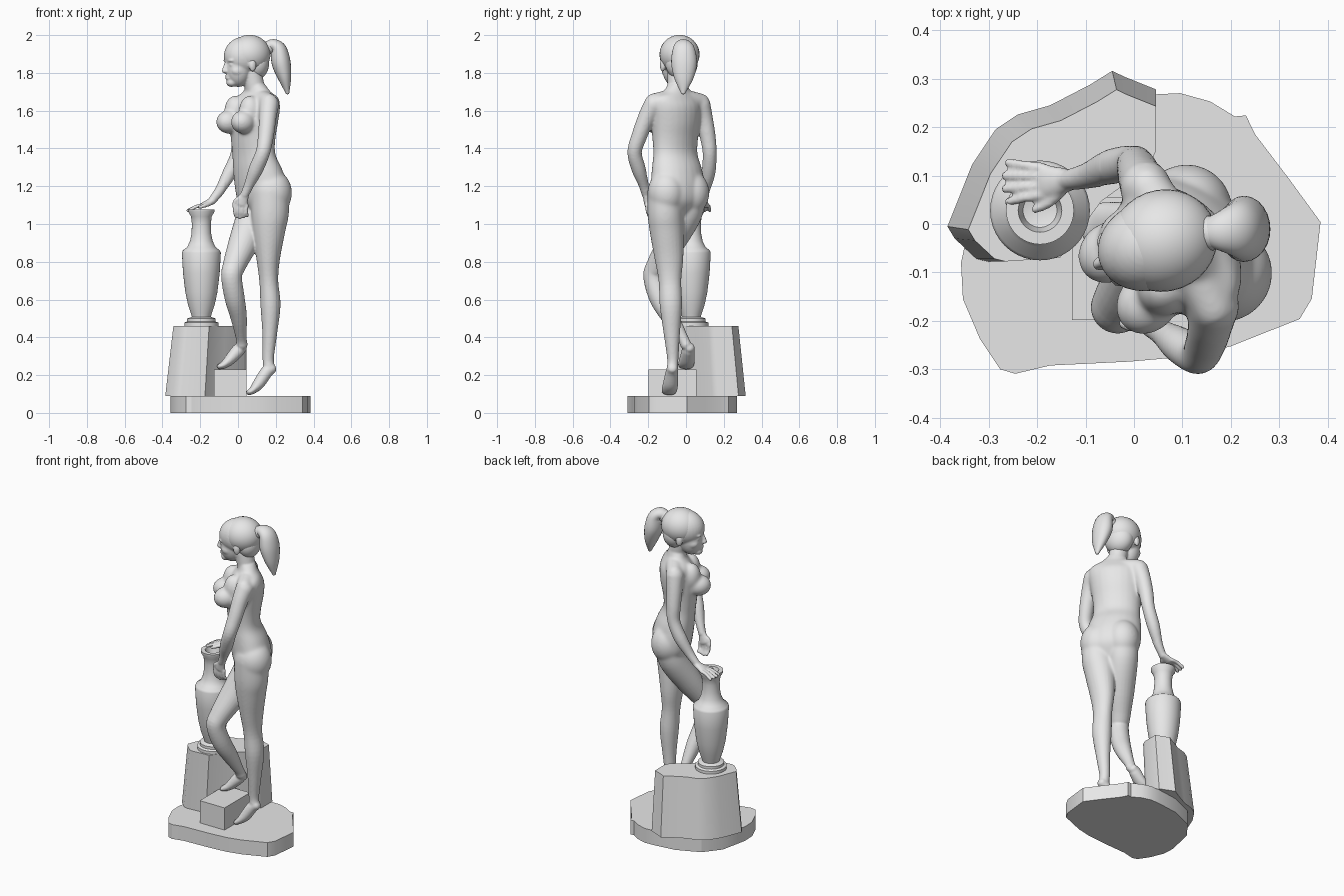
import bpy, bmesh, math
from mathutils import Vector, Matrix

stone = bpy.data.materials.new("pale_stone")
stone.diffuse_color = (0.8, 0.8, 0.8, 1)


def finish(bm, name, smooth=True, angle=40):
    bmesh.ops.recalc_face_normals(bm, faces=bm.faces)
    me = bpy.data.meshes.new(name)
    bm.to_mesh(me)
    bm.free()
    ob = bpy.data.objects.new(name, me)
    bpy.context.collection.objects.link(ob)
    me.materials.append(stone)
    bpy.ops.object.select_all(action='DESELECT')
    ob.select_set(True)
    bpy.context.view_layer.objects.active = ob
    if smooth:
        bpy.ops.object.shade_smooth_by_angle(angle=math.radians(angle))
    return ob


def resample(pts, n=5):
    """Catmull-Rom curve through rows of (x, y, z, r1, r2)."""
    p = [pts[0]] + pts + [pts[-1]]
    out = []
    for i in range(1, len(p) - 2):
        for k in range(n):
            t = k / n
            out.append([0.5 * (2 * b + (c - a) * t + (2*a - 5*b + 4*c - d) * t * t + (3*b - a - 3*c + d) * t**3)
                        for a, b, c, d in zip(*p[i - 1:i + 3])])
    return out + [list(pts[-1])]


def tube(bm, pts, side=(0, 1, 0), flat=False, segs=24):
    """Loft with rounded ends; r1 runs along side, r2 across it."""
    rows = resample([tuple(p) if len(p) == 5 else tuple(p) + (p[3],) for p in pts])
    c = [Vector(r[:3]) for r in rows]
    rings = []
    for i, r in enumerate(rows):
        t = Vector((0, 0, 1)) if flat else (c[min(i + 1, len(c) - 1)] - c[max(i - 1, 0)]).normalized()
        u = Vector(side)
        u = (u - t * u.dot(t)).normalized()
        rings.append((c[i], u, t.cross(u), r[3], r[4], t))

    def dome(ring, s):
        o, u, v, a, b, t = ring
        h = min(a, b) * s
        return [(o + t * h * k, u, v, a * q, b * q, t) for k, q in ((0.4, 0.9), (0.7, 0.6), (0.82, 0.2))]
    if not flat:
        rings = dome(rings[0], -1)[::-1] + rings + dome(rings[-1], 1)
    vs = [[bm.verts.new(o + u * a * math.cos(j * math.tau / segs) + v * b * math.sin(j * math.tau / segs))
           for j in range(segs)] for o, u, v, a, b, t in rings]
    for lo, hi in zip(vs, vs[1:]):
        for j in range(segs):
            k = (j + 1) % segs
            bm.faces.new((lo[j], lo[k], hi[k], hi[j]))
    bm.faces.new(vs[0])
    bm.faces.new(vs[-1])


def blob(bm, centre, radii, yaw=0.0):
    m = Matrix.Translation(centre) @ Matrix.Rotation(yaw, 4, 'Z') @ Matrix.Diagonal((*radii, 1))
    bmesh.ops.create_uvsphere(bm, u_segments=32, v_segments=20, radius=1, matrix=m)


def prism(name, outline, z0, z1, pivot=(0, 0), scale=1.0, angle=28):
    bm = bmesh.new()
    lo = [bm.verts.new((x, y, z0)) for x, y in outline]
    hi = [bm.verts.new((pivot[0] + (x - pivot[0]) * scale, pivot[1] + (y - pivot[1]) * scale, z1)) for x, y in outline]
    bm.faces.new(lo)
    bm.faces.new(hi)
    for i in range(len(lo)):
        k = (i + 1) % len(lo)
        bm.faces.new((lo[i], lo[k], hi[k], hi[i]))
    return finish(bm, name, angle=angle)


# Irregular ground slab
prism("base", [(-.357, -.08), (-.353, -.155), (-.318, -.237), (-.276, -.3), (-.245, -.309), (-.173, -.292),
               (-.01, -.284), (.105, -.274), (.198, -.253), (.342, -.196), (.367, -.154), (.385, .004), (.32, .093),
               (.25, .185), (.231, .224), (.208, .222), (.157, .253), (.095, .27), (.033, .267), (-.1, .25),
               (-.24, .19), (-.32, .09)], 0, .09)
# Tapered rock pedestal with a hollow on its inner side
prism("pedestal", [(-.385, -.005), (-.37, -.03), (-.325, -.072), (-.3, -.078), (-.175, -.07), (-.08, .06),
                   (.03, .14), (.045, .175), (.045, .278), (-.02, .304), (-.045, .316), (-.09, .288), (-.173, .245),
                   (-.24, .226), (-.285, .196), (-.334, .123)], .09, .46, (.045, -.07), .9, 44)
prism("step", [(-.128, -.198), (.045, -.198), (.045, .055), (-.128, .055)], .09, .23)

# Lathed vase
profile = [(0, .46), (.09, .46), (.09, .478), (.075, .484), (.075, .5), (.05, .508), (.055, .525), (.07, .57),
           (.085, .64), (.097, .74), (.103, .848), (.098, .86), (.075, .878), (.06, .91), (.052, .95), (.05, 1.0),
           (.055, 1.04), (.07, 1.066), (.07, 1.078), (.045, 1.078), (.035, 1.04), (0, 1.03)]
bm = bmesh.new()
vs = [bm.verts.new((-.194 + r, .028, z)) for r, z in profile]
es = [bm.edges.new(e) for e in zip(vs, vs[1:])]
bmesh.ops.spin(bm, geom=vs + es, cent=(-.194, .028, 0), axis=(0, 0, 1), angle=math.tau, steps=40)
bmesh.ops.remove_doubles(bm, verts=bm.verts, dist=1e-4)
finish(bm, "vase", angle=35)

# Figure: overlapping lofts fused into one skin, trunk turned towards the front left
bm = bmesh.new()
tube(bm, [(.13, -.04, 1.05, .1, .06), (.13, -.042, 1.12, .155, .105), (.122, -.043, 1.2, .164, .115),
          (.104, -.048, 1.29, .152, .108), (.084, -.056, 1.37, .136, .092), (.08, -.057, 1.45, .138, .098),
          (.084, -.056, 1.54, .148, .11), (.094, -.052, 1.62, .155, .102), (.1, -.05, 1.67, .145, .074),
          (.1, -.047, 1.70, .09, .056), (.093, -.045, 1.74, .052, .048)], (.68, -.73, 0), flat=True)
tube(bm, [(.105, -.045, 1.66, .058), (.09, -.045, 1.72, .053), (.072, -.045, 1.80, .054)])
tube(bm, [(.165, -.175, 1.645, .046), (.105, -.045, 1.66, .055), (.025, .08, 1.645, .046)], (0, 0, 1))   # shoulder line
for x, y in ((.188, -.105), (.105, .025)):                         # seat
    blob(bm, (x, y, 1.165), (.1, .096, .118), math.radians(45))
for x, y in ((-.05, -.058), (.028, -.162)):                        # chest
    blob(bm, (x, y, 1.54), (.07, .061, .062), math.radians(42))
    blob(bm, (x + .035, y + .03, 1.595), (.058, .058, .085), math.radians(42))

# Standing leg and bent leg, each with a foot
tube(bm, [(.17, -.112, 1.18, .092, .1), (.17, -.11, 1.06, .094, .1), (.164, -.103, .97, .09, .088),
          (.16, -.09, .82, .076, .063), (.163, -.085, .7, .06, .05), (.172, -.08, .57, .059, .053),
          (.168, -.075, .42, .043, .039), (.16, -.07, .29, .03, .03), (.165, -.072, .24, .029, .031)])
tube(bm, [(.178, -.072, .235, .028), (.15, -.075, .215, .033), (.11, -.082, .155, .04, .031),
          (.08, -.088, .122, .042, .021), (.058, -.092, .108, .037, .015)])
tube(bm, [(.1, .02, 1.17, .085, .085), (.085, 0, 1.06, .088, .09), (.032, -.075, .91, .074, .08),
          (-.02, -.15, .78, .06, .061), (-.034, -.172, .72, .054, .055), (-.018, -.14, .61, .055, .053),
          (.003, -.085, .51, .047, .044), (.017, -.02, .4, .03, .029), (.02, 0, .36, .029, .031)])
tube(bm, [(.022, .018, .345, .028), (0, .012, .33, .034, .035), (-.045, .005, .28, .041, .029),
          (-.075, 0, .255, .043, .021), (-.098, -.002, .245, .037, .015)])

# Arms
tube(bm, [(.165, -.168, 1.635, .054), (.158, -.205, 1.57, .047), (.148, -.245, 1.47, .042), (.132, -.272, 1.38, .038),
          (.095, -.25, 1.29, .038), (.06, -.225, 1.21, .027), (.035, -.212, 1.155, .022)])
tube(bm, [(.025, .075, 1.635, .054), (.013, .095, 1.56, .047), (.005, .115, 1.46, .042), (-.003, .125, 1.37, .037),
          (-.045, .118, 1.27, .037), (-.095, .1, 1.18, .027), (-.14, .09, 1.12, .021)])

# Hands: palm, four fingers, thumb
tube(bm, [(.035, -.212, 1.155, .018, .024), (.015, -.205, 1.105, .016, .035)])
for i in range(4):
    x = -.014 + i * .02
    tube(bm, [(x, -.205, 1.1, .011), (x - .003, -.203, 1.065, .01), (x + .004, -.19, 1.032 + .006 * abs(i - 1), .009)])
tube(bm, [(.015, -.21, 1.14, .013), (-.012, -.21, 1.125, .011), (-.024, -.205, 1.095, .009)])
tube(bm, [(-.135, .09, 1.122, .024, .019), (-.185, .088, 1.1, .036, .015)])
for i in range(4):
    s = i - 1.5
    tube(bm, [(-.185, .088 + s * .018, 1.098, .011), (-.222, .088 + s * .022, 1.092, .01),
              (-.26 - .007 * (i in (1, 2)), .086 + s * .027, 1.07, .009)])
tube(bm, [(-.15, .07, 1.108, .013), (-.175, .045, 1.098, .011), (-.205, .03, 1.088, .009)])

# Head, in forward / left / up offsets from its centre
YAW = math.radians(200)
HEAD = Vector((.045, -.04, 1.885))


def at(f, l, u):
    return HEAD + Matrix.Rotation(YAW, 3, 'Z') @ Vector((f, l, u))


blob(bm, at(.01, 0, .003), (.113, .093, .104), YAW)                # skull
blob(bm, at(.046, 0, -.06), (.07, .07, .1), YAW)                   # face
blob(bm, at(.084, 0, -.136), (.028, .03, .024), YAW)               # chin
blob(bm, at(.045, 0, -.115), (.055, .054, .038), YAW)              # jaw
blob(bm, at(.116, 0, -.075), (.023, .016, .013), YAW)              # nose
tube(bm, [(*at(.11, 0, -.025), .009), (*at(.126, 0, -.068), .011)])
for u in (-.101, -.113):
    blob(bm, at(.1, 0, u), (.018, .022, .008), YAW)                # lips
for s in (-1, 1):
    blob(bm, at(.098, s * .032, -.02), (.018, .028, .01), YAW)     # brow
    blob(bm, at(.098, s * .034, -.042), (.012, .016, .009), YAW)   # eye
    blob(bm, at(.058, s * .045, -.075), (.04, .024, .03), YAW)     # cheek
    blob(bm, at(-.002, s * .09, -.045), (.02, .014, .034), YAW)    # ear
fig = finish(bm, "figure", False)
mod = fig.modifiers.new("fuse", 'REMESH')
mod.mode = 'VOXEL'
mod.voxel_size = .0055
mod.use_smooth_shade = True
bpy.ops.object.modifier_apply(modifier="fuse")

# Blend the trunk more strongly than hands, feet and face
trunk = fig.vertex_groups.new(name="trunk")
for v in fig.data.vertices:
    x, y, z = v.co
    w = min(1, (z - .9) / .1, (1.74 - z) / .06, (y + .24) / .04, (.14 - y) / .04)
    hand = z < 1.3 and (x < -.07 or (x < .07 and y < -.17))
    if w > 0 and not hand:
        trunk.add([v.index], w, 'REPLACE')
for name, group, steps in (("soften", "", 4), ("blend", "trunk", 36)):
    mod = fig.modifiers.new(name, 'SMOOTH')
    mod.factor, mod.iterations, mod.vertex_group = .5, steps, group
    bpy.ops.object.modifier_apply(modifier=name)
bpy.ops.object.shade_smooth()

# Hair cap with nape, band and ponytail
bm = bmesh.new()
blob(bm, at(-.017, 0, .013), (.112, .105, .103), YAW)
blob(bm, at(-.05, 0, -.035), (.07, .087, .088), YAW)
finish(bm, "hair", angle=60)
bm = bmesh.new()
tube(bm, [(.14, -.02, 1.925, .036), (.165, -.018, 1.935, .036)])
finish(bm, "hair_band", angle=60)
bm = bmesh.new()
tube(bm, [(.155, -.018, 1.935, .03), (.185, -.015, 1.945, .045, .034), (.215, -.012, 1.92, .06, .044),
          (.229, -.01, 1.85, .068, .05), (.248, -.012, 1.77, .05, .034), (.262, -.015, 1.695, .012, .01)])
finish(bm, "ponytail", angle=60)
